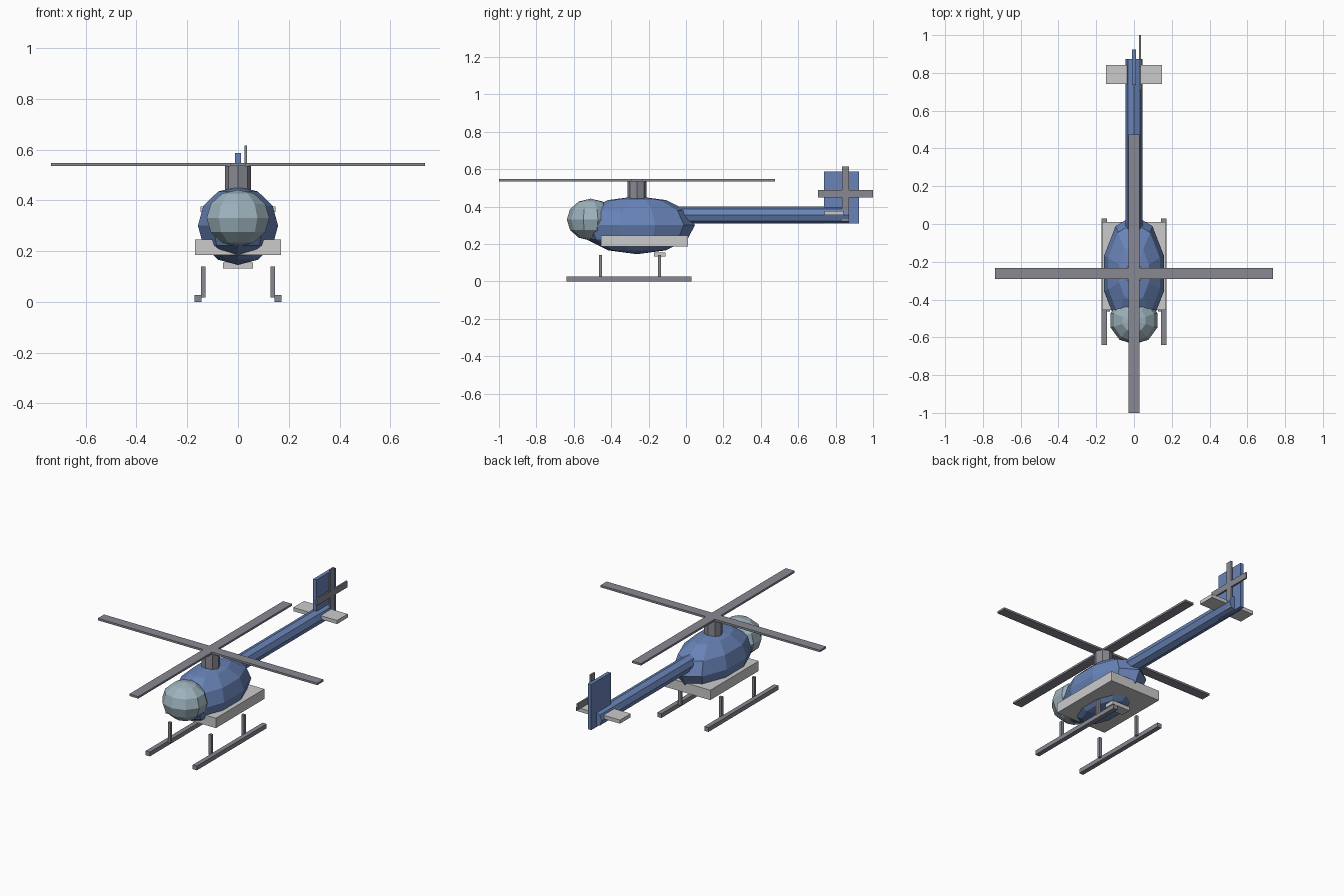
import bpy, math

if "Cube" in bpy.data.objects:
    bpy.data.objects.remove(bpy.data.objects["Cube"])


def material(name, rgb):
    m = bpy.data.materials.new(name)
    m.diffuse_color = (*rgb, 1)
    m.use_nodes = True
    m.node_tree.nodes["Principled BSDF"].inputs["Base Color"].default_value = m.diffuse_color
    return m


BLUE = material("blue_paint", (0.14, 0.23, 0.48))
GLASS = material("canopy_glass", (0.34, 0.45, 0.51))
DARK = material("dark_grey", (0.25, 0.25, 0.29))


def finish(name, mat):
    ob = bpy.context.object
    ob.name = name
    bpy.ops.object.transform_apply(location=False, rotation=True, scale=True)
    if mat:
        ob.data.materials.append(mat)
    return ob


def box(name, x, y, z, mat=None):
    """Box from (min, max) ranges on each axis."""
    bpy.ops.mesh.primitive_cube_add(size=1, location=[(a + b) / 2 for a, b in (x, y, z)])
    bpy.context.object.scale = [b - a for a, b in (x, y, z)]
    return finish(name, mat)


def ball(name, loc, radii, mat):
    bpy.ops.mesh.primitive_uv_sphere_add(segments=10, ring_count=6, radius=1, location=loc)
    bpy.context.object.scale = radii
    return finish(name, mat)


def prism(name, loc, r, depth, mat, rot=(0, 0, 0)):
    bpy.ops.mesh.primitive_cylinder_add(vertices=8, radius=r, depth=depth, location=loc, rotation=rot)
    return finish(name, mat)


RY = -0.262  # main rotor axis

# Cabin and glazed nose
ball("cabin", (0, RY, 0.30), (0.166, 0.31, 0.155), BLUE)
ball("canopy", (0, -0.51, 0.33), (0.13, 0.127, 0.112), GLASS)

# Belly deck and small underside plate
box("belly_deck", (-0.17, 0.17), (-0.455, 0.01), (0.185, 0.245))
box("belly_plate", (-0.06, 0.06), (-0.172, -0.11), (0.132, 0.155))

# Tail boom, fin and stabiliser
prism("tail_boom", (0, 0.415, 0.355), 0.045, 0.915, BLUE, (math.pi / 2, 0, 0))
box("tail_fin", (-0.011, 0.011), (0.737, 0.925), (0.31, 0.587), BLUE)
box("tail_stabiliser", (-0.147, 0.147), (0.74, 0.843), (0.354, 0.376))

# Main rotor
prism("rotor_mast", (0, RY, 0.485), 0.052, 0.10, DARK)
box("rotor_blade_across", (-0.737, 0.737), (RY - 0.03, RY + 0.03), (0.535, 0.547), DARK)
box("rotor_blade_along", (-0.03, 0.03), (-1.0, 0.475), (0.535, 0.547), DARK)

# Tail rotor on the right side of the fin
TY, TZ, TX = 0.853, 0.468, (0.026, 0.036)
box("tail_rotor_upright", TX, (TY - 0.019, TY + 0.019), (TZ - 0.147, TZ + 0.147), DARK)
box("tail_rotor_level", TX, (TY - 0.147, TY + 0.147), (TZ - 0.019, TZ + 0.019), DARK)

# Landing skids with struts, both sides
for side, s in (("left", -1), ("right", 1)):
    box(f"{side}_skid", sorted((s * 0.144, s * 0.172)), (-0.64, 0.03), (0, 0.026), DARK)
    for end, y in (("front", -0.456), ("rear", -0.142)):
        box(f"{side}_{end}_strut", sorted((s * 0.128, s * 0.146)), (y - 0.008, y + 0.008),
            (0.016, 0.14), DARK)
